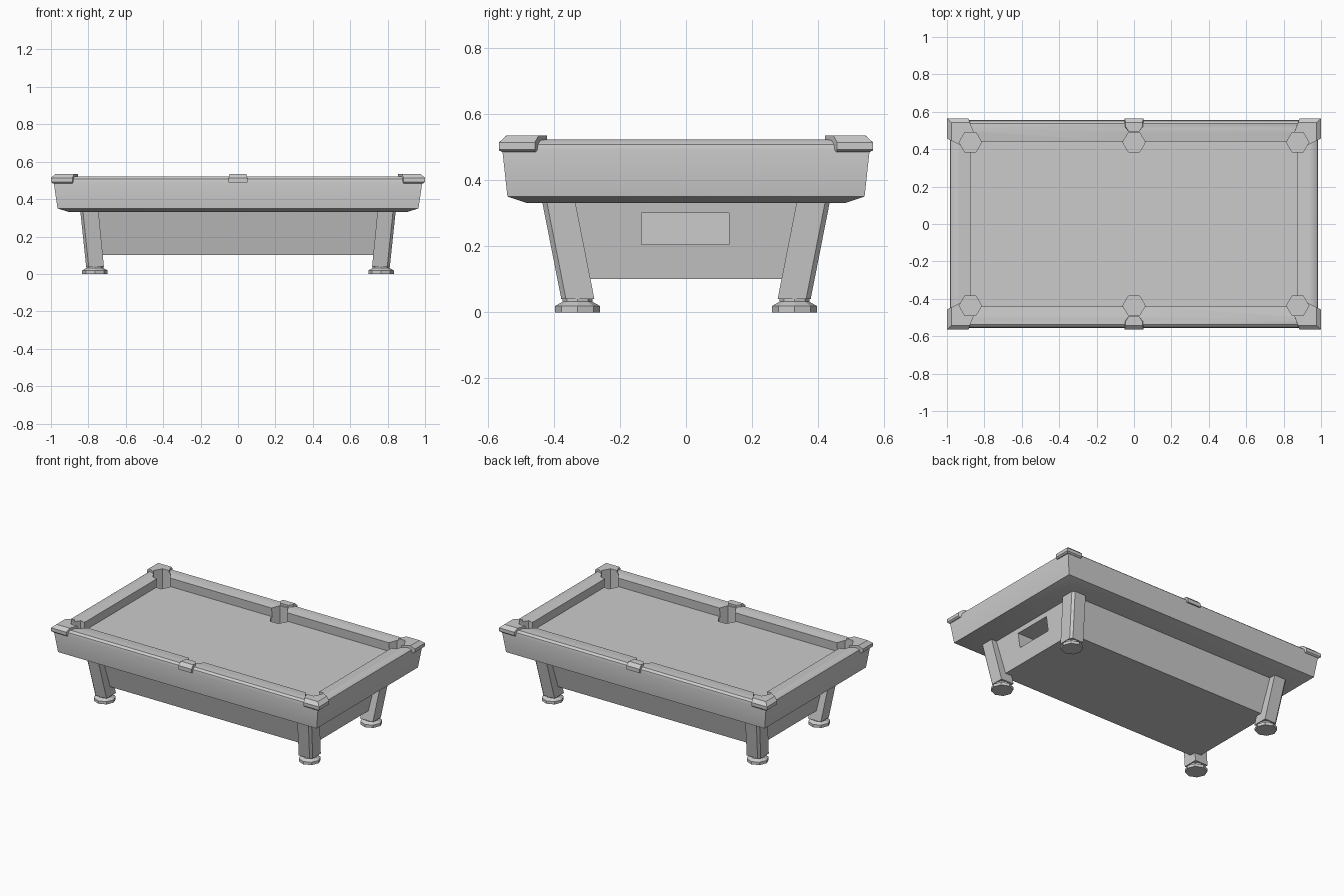
import bpy, bmesh, math

if "Cube" in bpy.data.objects:
    bpy.data.objects.remove(bpy.data.objects["Cube"])


def loft(name, rings, mirror=None):
    """Skin a stack of equal-length point rings, cap both ends, optionally mirror about the origin."""
    bm = bmesh.new()
    loops = [[bm.verts.new(p) for p in ring] for ring in rings]
    n = len(loops[0])
    for a, b in zip(loops, loops[1:]):
        for i in range(n):
            j = (i + 1) % n
            bm.faces.new((a[i], a[j], b[j], b[i]))
    bm.faces.new(loops[0][::-1])
    bm.faces.new(loops[-1])
    bmesh.ops.recalc_face_normals(bm, faces=bm.faces)
    me = bpy.data.meshes.new(name)
    bm.to_mesh(me)
    bm.free()
    ob = bpy.data.objects.new(name, me)
    bpy.context.collection.objects.link(ob)
    if mirror:
        mod = ob.modifiers.new("mirror", 'MIRROR')
        mod.use_axis = mirror
        apply(ob, mod)
    return ob


def apply(ob, mod):
    bpy.ops.object.select_all(action='DESELECT')
    bpy.context.view_layer.objects.active = ob
    ob.select_set(True)
    bpy.ops.object.modifier_apply(modifier=mod.name)


def cut(ob, cutter):
    mod = ob.modifiers.new("cut", 'BOOLEAN')
    mod.operation = 'DIFFERENCE'
    mod.solver = 'EXACT'
    mod.object = cutter
    apply(ob, mod)


def rect(hx, hy, z, cx=0, cy=0):
    return [(cx + sx * hx, cy + sy * hy, z) for sx, sy in ((-1, -1), (1, -1), (1, 1), (-1, 1))]


def ngon(n, r, z, cx, cy):
    return [(cx + r * math.cos(2 * math.pi * i / n), cy + r * math.sin(2 * math.pi * i / n), z)
            for i in range(n)]


def flat(points, z):
    return [(x, y, z) for x, y in points]


BOTH, Y_ONLY = (True, True, False), (False, True, False)

# Table bed: underside, flared apron, rounded rail, cushion and playing surface
bed = loft("table_bed", [rect(*r) for r in (
    (.90, .48, .33), (.965, .54, .35), (.985, .555, .488), (.981, .551, .508),
    (.966, .537, .52), (.94, .51, .522), (.875, .44, .515), (.88, .445, .455))])

# Corner caps
outer = [(1, .565), (.885, .565), (.855, .485), (.87, .43), (.925, .42), (1, .457)]
lower = [(.99, .557), (.885, .557), (.855, .485), (.87, .43), (.925, .42), (.99, .457)]
upper = [(.975, .542), (.877, .542), (.855, .485), (.87, .43), (.925, .42), (.975, .445)]
corner_caps = loft("corner_caps", [flat(lower, .484), flat(outer, .492),
                                   flat(outer, .514), flat(upper, .535)], BOTH)

# Side pocket caps
side_out = [(-.05, .565), (-.05, .52), (-.028, .495), (.028, .495), (.05, .52), (.05, .565)]
side_top = [(-.045, .543), (-.045, .52), (-.028, .495), (.028, .495), (.045, .52), (.045, .543)]
loft("side_caps", [flat(side_out, .488), flat(side_out, .514), flat(side_top, .535)], Y_ONLY)

# Six hexagonal pockets
for x in (-.875, 0, .875):
    for y in (-.437, .437):
        pocket = loft("pocket_cutter", [ngon(6, .06, z, x, y) for z in (.375, .6)])
        cut(bed, pocket)
        if x:
            cut(corner_caps, pocket)
        bpy.data.objects.remove(pocket)

# Tapered lower cabinet with ball return opening at the right end
cabinet = loft("cabinet", [rect(.77, .33, .10), rect(.805, .39, .335)])
opening = loft("return_cutter", [rect(.12, .1325, z, .78, -.0025) for z in (.205, .30)])
cut(cabinet, opening)
bpy.data.objects.remove(opening)


# Splayed legs with a chamfered outer corner
def leg_ring(x0, x1, y0, y1, z, c=.014):
    return flat([(x0, y0), (x1, y0), (x1, y1 - c), (x1 - c, y1), (x0, y1)], z)


loft("legs", [leg_ring(.717, .812, .277, .377, .04),
              leg_ring(.746, .843, .335, .435, .335)], BOTH)

# Octagonal feet
loft("feet", [ngon(8, r, z, .765, .328) for r, z in
              ((.068, 0), (.068, .019), (.045, .032), (.045, .05))], BOTH)

# Keep the rounded rail soft and other edges crisp
bpy.ops.object.select_all(action='DESELECT')
bed.select_set(True)
bpy.context.view_layer.objects.active = bed
bpy.ops.object.shade_smooth_by_angle(angle=math.radians(35))
